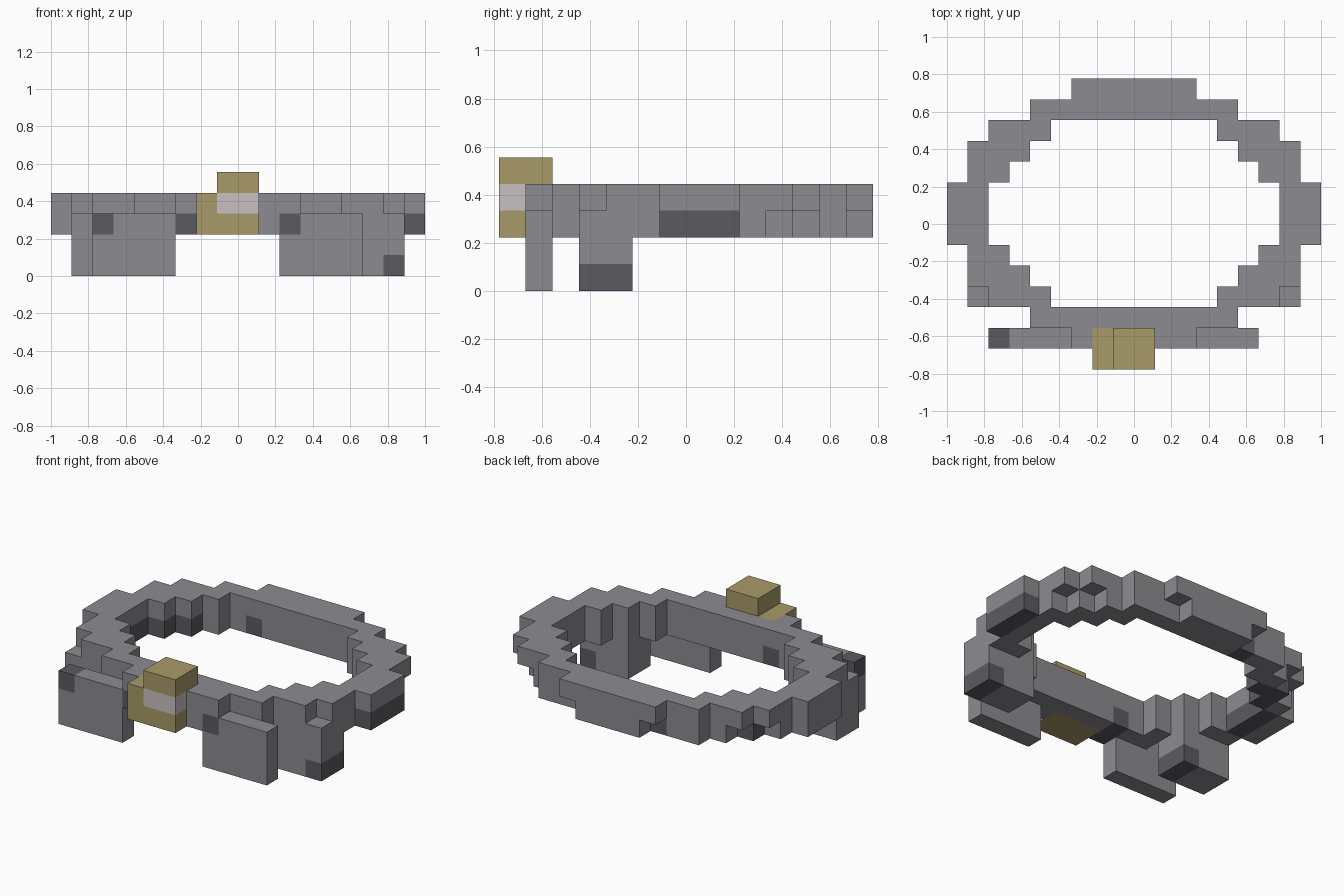
import bpy, bmesh

if "Cube" in bpy.data.objects:
    bpy.data.objects.remove(bpy.data.objects["Cube"])

U = 1 / 9  # size of one block


def material(name, rgb):
    m = bpy.data.materials.new(name)
    m.diffuse_color = (*rgb, 1)
    m.use_nodes = True
    m.node_tree.nodes["Principled BSDF"].inputs["Base Color"].default_value = m.diffuse_color
    return m


MATS = [material("grey", (0.263, 0.258, 0.28)),
        material("dark grey", (0.105, 0.102, 0.117)),
        material("gold", (0.397, 0.323, 0.138)),
        material("pale", (0.584, 0.527, 0.527))]
GREY, DARK, GOLD, PALE = range(4)

cells = {}  # block position -> (part name, material)


def box(part, mat, x0, x1, y0, y1, z0, z1):
    for x in range(x0, x1):
        for y in range(y0, y1):
            for z in range(z0, z1):
                cells[x, y, z] = (part, mat)


def paint(mat, x0, x1, y0, y1, z0, z1):
    for p in list(cells):
        if x0 <= p[0] < x1 and y0 <= p[1] < y1 and z0 <= p[2] < z1:
            cells[p] = (cells[p][0], mat)


def both_sides(part, inner, outer, y0, y1, z0, z1):
    box(part, GREY, inner, outer, y0, y1, z0, z1)
    box(part, GREY, -outer, -inner, y0, y1, z0, z1)


# belt ring, row by row: y start, y end, inner half width, outer half width
for y0, y1, a, b in [(-6, -5, 0, 3), (-5, -4, 0, 5), (-4, -3, 4, 7), (-3, -2, 5, 8),
                     (-2, -1, 6, 8), (-1, 2, 7, 9), (2, 3, 6, 8), (3, 4, 5, 8),
                     (4, 5, 4, 7), (5, 6, 0, 5), (6, 7, 0, 3)]:
    both_sides("belt", a, b, y0, y1, 2, 4)

# undercut corners at the back of the belt
for x, y in [(2, 6), (6, 4), (7, 3)]:
    for cx in (x, -x - 1):
        del cells[cx, y, 2]

# hanging plates at the front and hips
box("front_plate_left", GREY, -7, -3, -6, -5, 0, 3)
box("front_plate_right", GREY, 2, 6, -6, -5, 0, 3)
box("hip_plate_left", GREY, -8, -5, -4, -2, 0, 3)
box("hip_plate_right", GREY, 5, 8, -4, -2, 0, 3)

# buckle with pale inset
box("buckle", GOLD, -2, 1, -7, -5, 2, 4)
box("buckle", GOLD, -1, 1, -7, -5, 4, 5)
box("buckle_inset", PALE, -1, 1, -7, -6, 3, 4)

# dark patches
for patch in [(-7, -6, -6, -5, 2, 3), (-3, -2, -6, -4, 2, 3), (2, 3, -6, -5, 2, 3),
              (7, 8, -4, -2, 0, 1), (-6, -5, -4, -2, 0, 1),
              (8, 9, -1, 2, 2, 3), (-8, -7, -1, 2, 2, 3),
              (-3, -2, 5, 6, 2, 3), (-7, -6, 2, 4, 2, 3), (-6, -5, 3, 4, 2, 3)]:
    paint(DARK, *patch)


def build(part):
    """Skin the outside of a part's blocks, then merge flat areas."""
    bm = bmesh.new()
    verts = {}

    def vert(p):
        if p not in verts:
            verts[p] = bm.verts.new([c * U for c in p])
        return verts[p]

    for p, (name, mat) in cells.items():
        if name != part:
            continue
        for axis in range(3):
            for side in (0, 1):
                n = list(p)
                n[axis] += 2 * side - 1
                if tuple(n) in cells:
                    continue
                loop = []
                for i, j in [(0, 0), (1, 0), (1, 1), (0, 1)]:
                    q = list(p)
                    q[axis] += side
                    q[(axis + 1) % 3] += i
                    q[(axis + 2) % 3] += j
                    loop.append(vert(tuple(q)))
                f = bm.faces.new(loop if side else loop[::-1])
                f.material_index = mat
    bmesh.ops.dissolve_limit(bm, angle_limit=0.01, verts=bm.verts[:], edges=bm.edges[:],
                             delimit={'MATERIAL'})
    mesh = bpy.data.meshes.new(part)
    for m in MATS:
        mesh.materials.append(m)
    bm.to_mesh(mesh)
    bm.free()
    bpy.context.collection.objects.link(bpy.data.objects.new(part, mesh))


for part in sorted({name for name, _ in cells.values()}):
    build(part)
